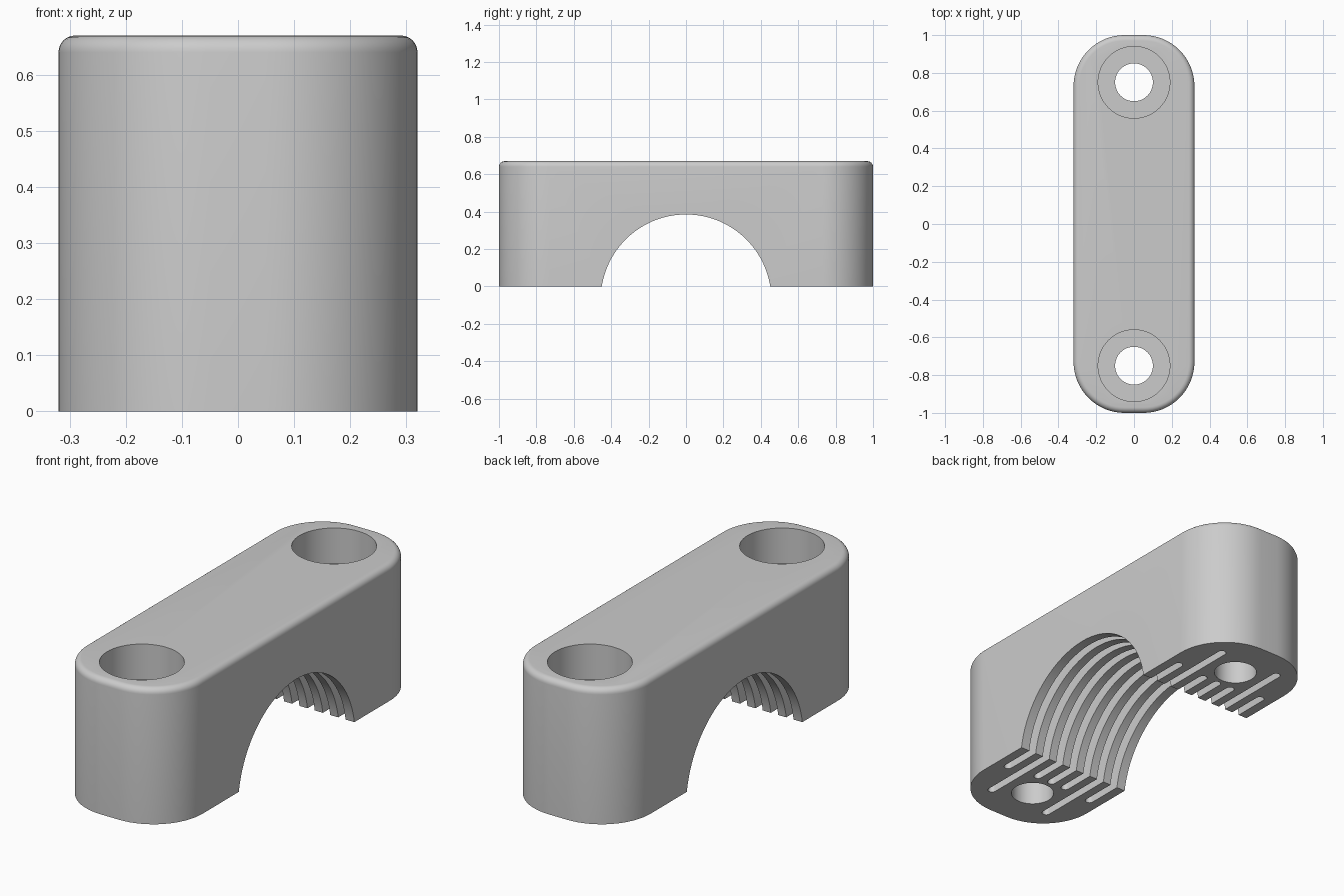
import bpy, bmesh, math

if "Cube" in bpy.data.objects:
    bpy.data.objects.remove(bpy.data.objects["Cube"], do_unlink=True)

HALF_X, HALF_Y, HEIGHT, CORNER = 0.32, 1.0, 0.67, 0.27
FILLET, HOLE_Y, SEAT_Z = 0.03, 0.75, 0.495

grey = bpy.data.materials.new("plain grey")
grey.use_nodes = True
grey.diffuse_color = (0.6, 0.6, 0.6, 1)
grey.node_tree.nodes["Principled BSDF"].inputs["Base Color"].default_value = (0.6, 0.6, 0.6, 1)


def outline(half_x, half_y, radius, steps=16):
    """Rounded rectangle in plan, counter-clockwise."""
    points = []
    for quarter, (sx, sy) in enumerate([(1, 1), (-1, 1), (-1, -1), (1, -1)]):
        for i in range(steps + 1):
            a = (quarter + i / steps) * math.pi / 2
            points.append((sx * (half_x - radius) + radius * math.cos(a),
                           sy * (half_y - radius) + radius * math.sin(a)))
    return points


def loft(name, layers):
    """Closed solid through a list of (plan points, z) layers."""
    bm = bmesh.new()
    rings = [[bm.verts.new((x, y, z)) for x, y in pts] for pts, z in layers]
    for low, high in zip(rings, rings[1:]):
        for i in range(len(low)):
            j = (i + 1) % len(low)
            bm.faces.new((low[i], low[j], high[j], high[i]))
    bm.faces.new(rings[0][::-1])
    bm.faces.new(rings[-1])
    bmesh.ops.remove_doubles(bm, verts=bm.verts, dist=1e-5)
    bmesh.ops.recalc_face_normals(bm, faces=bm.faces)
    mesh = bpy.data.meshes.new(name)
    bm.to_mesh(mesh)
    bm.free()
    obj = bpy.data.objects.new(name, mesh)
    bpy.context.collection.objects.link(obj)
    mesh.materials.append(grey)
    return obj


def cylinder(name, radius, length, location, rotation=(0, 0, 0), sides=64):
    bpy.ops.mesh.primitive_cylinder_add(vertices=sides, radius=radius, depth=length,
                                        location=location, rotation=rotation)
    obj = bpy.context.object
    obj.name = name
    obj.data.materials.append(grey)
    return obj


# Clamp body: upright rounded block with a filleted top edge
layers = [(outline(HALF_X, HALF_Y, CORNER), 0)]
for i in range(7):
    a = i / 6 * math.pi / 2
    inset = FILLET * (1 - math.cos(a))
    layers.append((outline(HALF_X - inset, HALF_Y - inset, CORNER - inset),
                   HEIGHT - FILLET + FILLET * math.sin(a)))
body = loft("clamp_body", layers)

# Pipe channel across the underside
cutters = [cylinder("channel_cutter", 0.456, 1, (0, 0, -0.071),
                    (0, math.pi / 2, 0), 128)]

# Bolt holes with wide seats for the bolt heads
for side in (-1, 1):
    cutters.append(cylinder("bolt_hole_cutter", 0.1, 2, (0, side * HOLE_Y, 0.3)))
    cutters.append(cylinder("bolt_seat_cutter", 0.19, 0.4,
                            (0, side * HOLE_Y, SEAT_Z + 0.2)))

# Grip slots with round ends, kept clear of the holes
slot_reach = [0.63, 0.63, 0.87, 0.65]
for n in range(-3, 4):
    pts = outline(0.02, slot_reach[abs(n)], 0.0199, 4)
    slot = loft("grip_slot_cutter", [([(x + n * 0.084, y) for x, y in pts], z)
                                     for z in (-0.1, 0.44)])
    cutters.append(slot)

for cutter in cutters:
    cutter.hide_render = True
    mod = body.modifiers.new(cutter.name, 'BOOLEAN')
    mod.operation = 'DIFFERENCE'
    mod.solver = 'EXACT'
    mod.object = cutter

bpy.ops.object.select_all(action='DESELECT')
body.select_set(True)
bpy.context.view_layer.objects.active = body
for mod in list(body.modifiers):
    bpy.ops.object.modifier_apply(modifier=mod.name)
for cutter in cutters:
    bpy.data.objects.remove(cutter, do_unlink=True)
bpy.ops.object.shade_smooth_by_angle(angle=math.radians(30))
